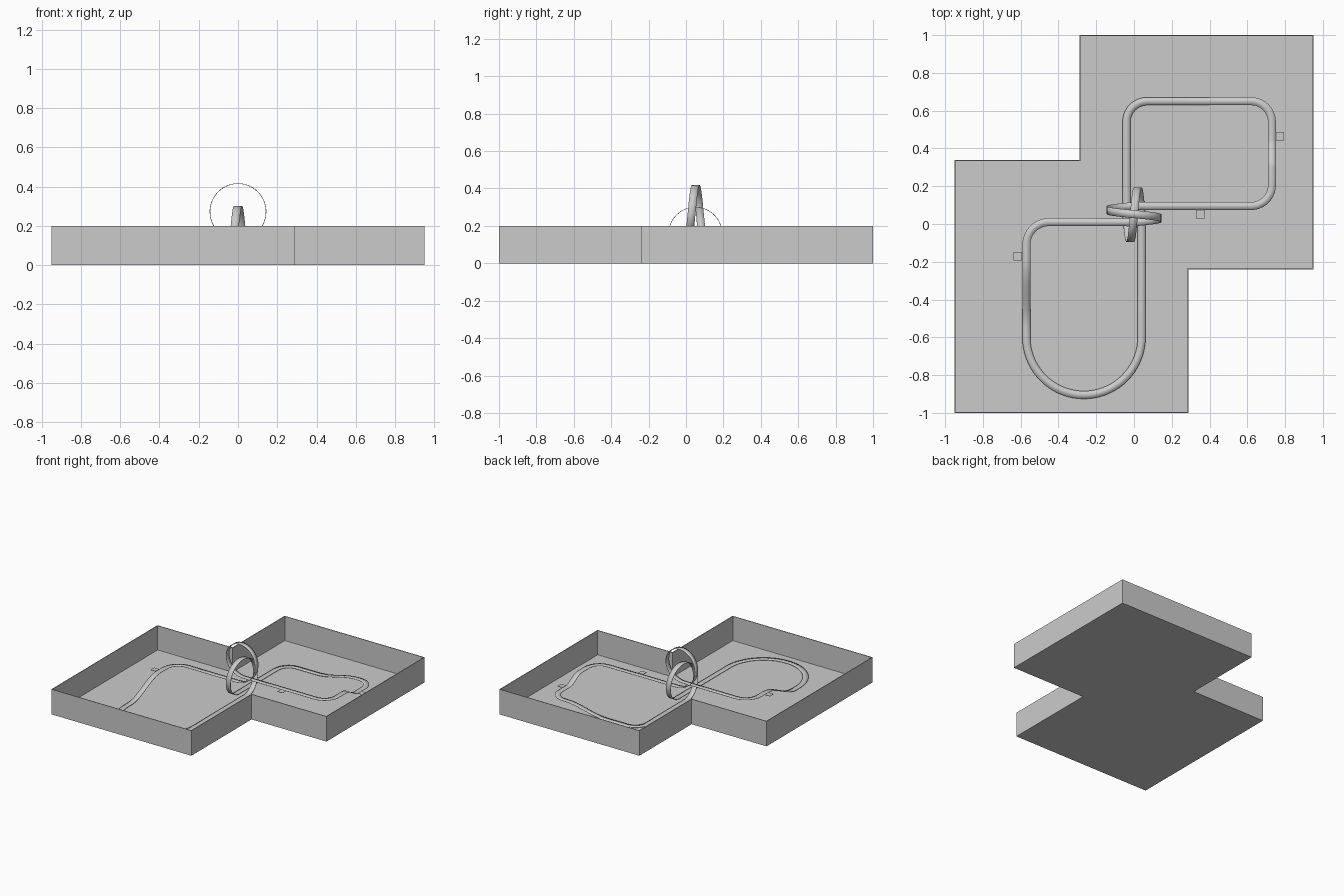
import bpy, bmesh
from math import sin, cos, pi, radians
from mathutils import Vector

if "Cube" in bpy.data.objects:
    bpy.data.objects.remove(bpy.data.objects["Cube"], do_unlink=True)

grey = bpy.data.materials.new("plain_grey")
grey.use_nodes = True
COLOUR = (0.6, 0.6, 0.6, 1)
grey.diffuse_color = COLOUR
grey.node_tree.nodes["Principled BSDF"].inputs["Base Color"].default_value = COLOUR


def make(name, verts, faces, thickness, offset):
    """Mesh object given a small thickness."""
    mesh = bpy.data.meshes.new(name)
    mesh.from_pydata(verts, [], faces)
    mesh.materials.append(grey)
    ob = bpy.data.objects.new(name, mesh)
    bpy.context.collection.objects.link(ob)
    mod = ob.modifiers.new("thickness", 'SOLIDIFY')
    mod.thickness, mod.offset, mod.use_even_offset = thickness, offset, True
    return ob


# Tray: two overlapping squares with thin walls, open at the top
outline = [(-0.95, -1), (0.288, -1), (0.288, -0.24), (0.95, -0.24),
           (0.95, 1), (-0.288, 1), (-0.288, 0.34), (-0.95, 0.34)]
n = len(outline)
verts = [(x, y, z) for z in (0, 0.2) for x, y in outline]
faces = [tuple(reversed(range(n)))]
faces += [(i, (i + 1) % n, n + (i + 1) % n, n + i) for i in range(n)]
make("tray", verts, faces, 0.006, -1)

# Track: centre points, each with the direction to its left
LOW, MID, HIGH = 0.014, 0.07, 0.13
HALF = 0.021
path = []


def bend(cx, cy, r, a0, a1, z, steps=14):
    """Level arc; the left side points inward on a left turn."""
    inward = -1 if a1 > a0 else 1
    for i in range(steps + 1):
        a = radians(a0 + (a1 - a0) * i / steps)
        d = Vector((cos(a), sin(a), 0))
        path.append((Vector((cx, cy, z)) + d * r, d * inward))


def ramp(start, end, z0, z1, steps=12):
    """Straight run easing from one height to another."""
    d = (Vector(end) - Vector(start)).normalized()
    for i in range(steps + 1):
        t = i / steps
        p = Vector(start).lerp(Vector(end), t)
        z = z0 + (z1 - z0) * t * t * (3 - 2 * t)
        path.append((Vector((p.x, p.y, z)), Vector((-d.y, d.x, 0))))


def loop(centre, heading, drift, r=0.143, steps=56):
    """Vertical ring that drifts sideways from entry to exit."""
    d = Vector(heading)
    left = Vector((-d.y, d.x, 0))
    for i in range(steps + 1):
        t = i / steps
        a = 2 * pi * t
        p = Vector(centre) + d * r * sin(a) + left * drift * (t - 0.5)
        path.append((p - Vector((0, 0, r * cos(a))), left))


loop((0, 0.052, HIGH + 0.143), (1, 0, 0), 0.086)       # high loop
bend(0.62, 0.205, 0.11, -90, 0, HIGH)
ramp((0.73, 0.3), (0.73, 0.45), HIGH, MID)
bend(0.62, 0.54, 0.11, 0, 90, MID)
ramp((0.6, 0.65), (0.25, 0.65), MID, LOW)
bend(0.07, 0.54, 0.11, 90, 180, LOW)
loop((0, 0.05, LOW + 0.143), (0, -1, 0), 0.08)         # low loop
bend(-0.265, -0.6, 0.305, 0, -180, LOW, 36)
ramp((-0.57, -0.55), (-0.57, -0.19), LOW, HIGH)
bend(-0.45, -0.11, 0.12, 180, 90, HIGH)

verts = [p + side * s for p, side in path for s in (HALF, -HALF)]
m = len(path)
faces = [(2 * i, 2 * i + 1, 2 * ((i + 1) % m) + 1, 2 * ((i + 1) % m)) for i in range(m)]
track = make("track", verts, faces, 0.003, 0)
bpy.context.view_layer.objects.active = track
track.select_set(True)
bpy.ops.object.shade_smooth_by_angle(angle=radians(35))

# Small square tabs beside the track
for name, x, y, z in (("east_tab", 0.772, 0.465, MID),
                      ("middle_tab", 0.35, 0.052, HIGH),
                      ("west_tab", -0.615, -0.17, HIGH)):
    h = 0.023
    quad = [(x - h, y - h, z), (x + h, y - h, z), (x + h, y + h, z), (x - h, y + h, z)]
    make(name, quad, [(0, 1, 2, 3)], 0.003, 0)
